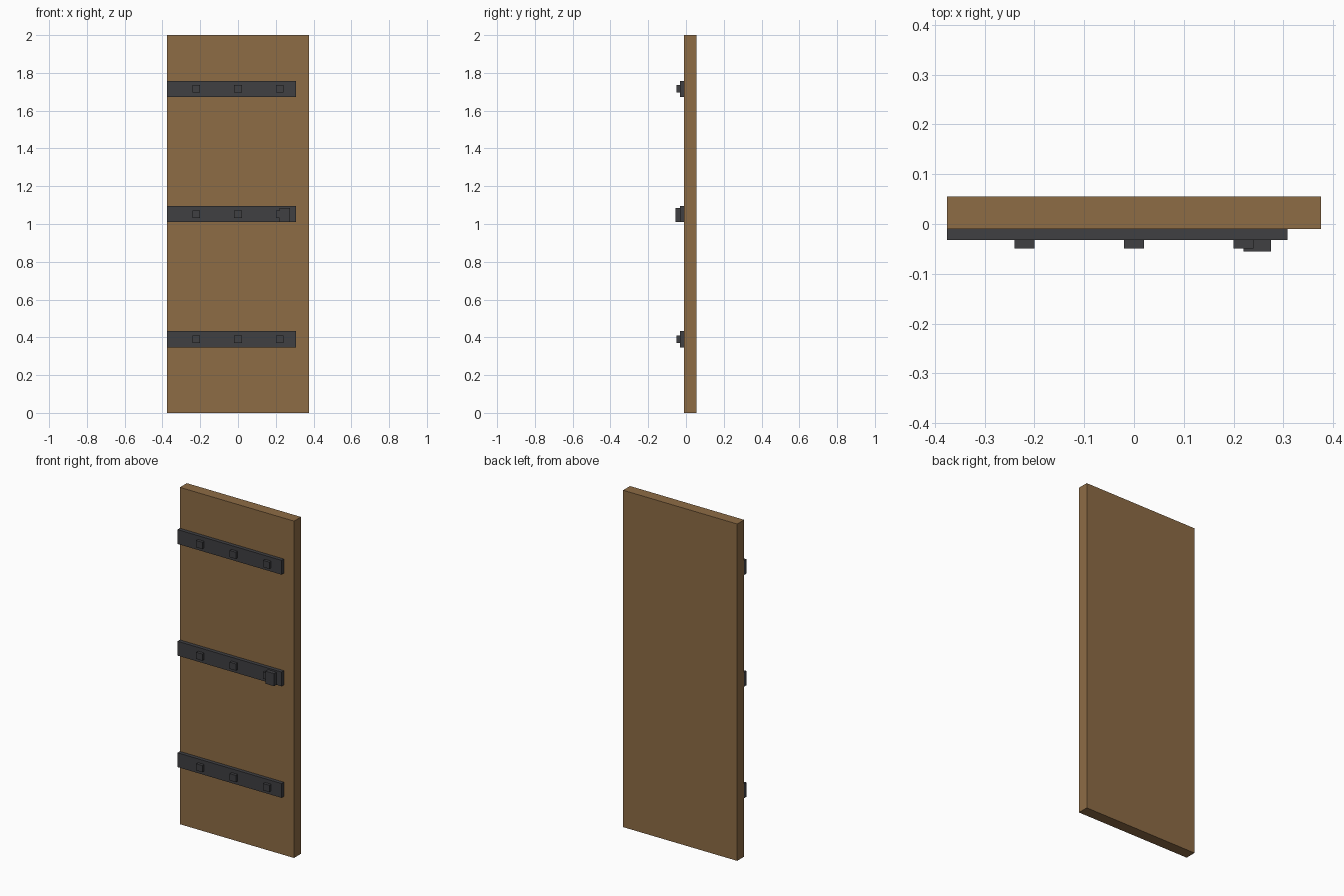
import bpy

if "Cube" in bpy.data.objects:
    bpy.data.objects.remove(bpy.data.objects["Cube"])


def material(name, color):
    m = bpy.data.materials.new(name)
    m.diffuse_color = (*color, 1)
    m.use_nodes = True
    m.node_tree.nodes["Principled BSDF"].inputs["Base Color"].default_value = m.diffuse_color
    return m


def box(name, x, y, z, mat):
    """Box spanning the given (min, max) ranges."""
    bpy.ops.mesh.primitive_cube_add(size=1, location=[sum(r) / 2 for r in (x, y, z)])
    o = bpy.context.object
    o.name = name
    o.scale = [r[1] - r[0] for r in (x, y, z)]
    bpy.ops.object.transform_apply(location=False, rotation=False, scale=True)
    o.data.materials.append(mat)
    return o


wood = material("wood", (0.27, 0.15, 0.06))
iron = material("iron", (0.05, 0.05, 0.055))

# Door slab
box("door_slab", (-0.375, 0.375), (-0.010, 0.055), (0, 2), wood)

# Iron straps, each with three square studs
for level, z in (("lower", 0.39), ("middle", 1.052), ("upper", 1.715)):
    box(f"{level}_strap", (-0.375, 0.308), (-0.032, -0.010), (z - 0.0425, z + 0.0425), iron)
    for i, x in enumerate((-0.22, 0, 0.22)):
        box(f"{level}_stud_{i + 1}", (x - 0.02, x + 0.02), (-0.049, -0.032),
            (z - 0.02, z + 0.02), iron)

# Latch block on the middle strap
box("latch", (0.22, 0.275), (-0.055, -0.032), (1.01, 1.085), iron)
